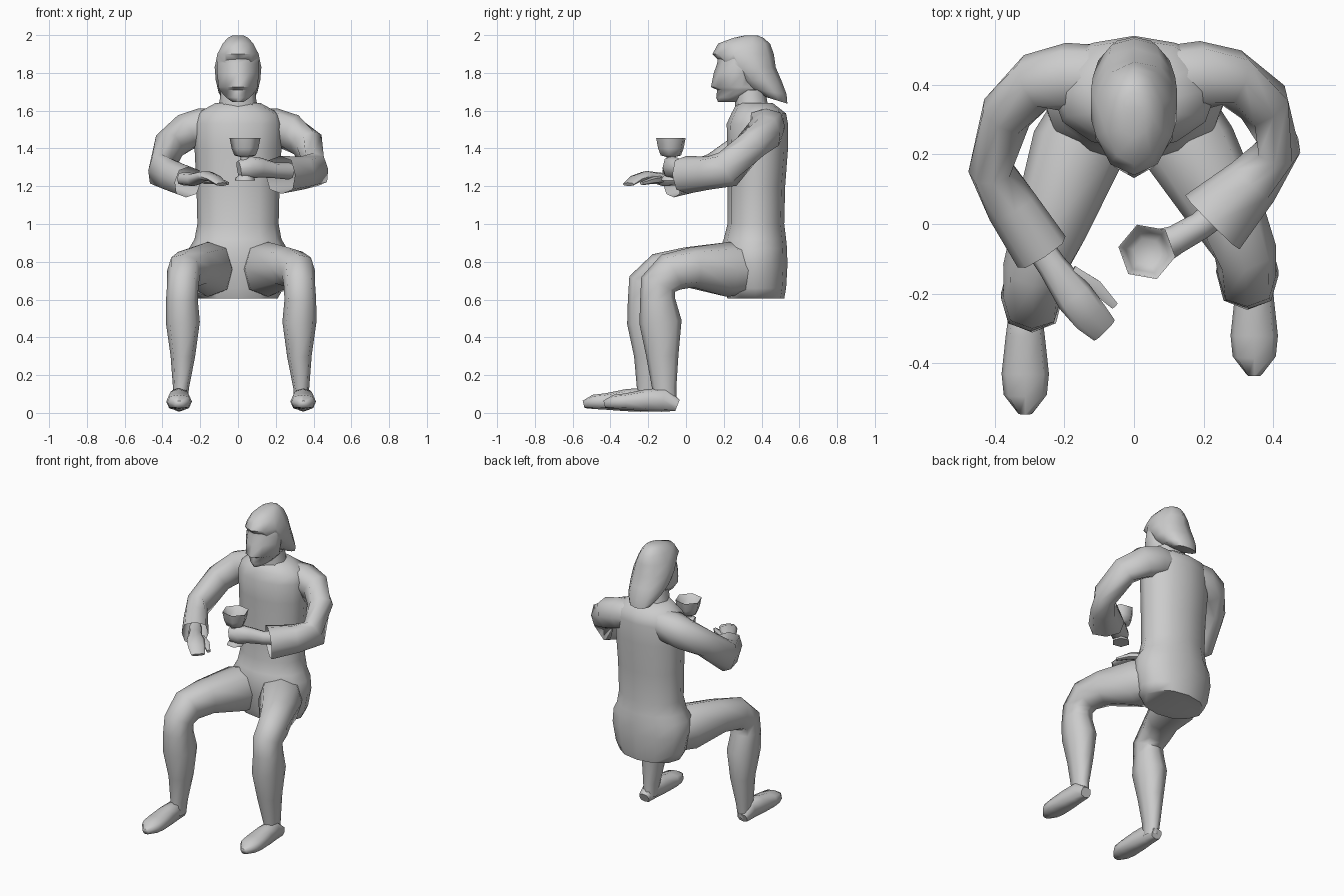
import bpy, bmesh, math
from mathutils import Vector

grey = bpy.data.materials.new("stone_grey")
grey.diffuse_color = (0.6, 0.6, 0.6, 1)


def smooth(ob, angle):
    bpy.ops.object.select_all(action='DESELECT')
    ob.select_set(True)
    bpy.context.view_layer.objects.active = ob
    bpy.ops.object.shade_smooth_by_angle(angle=math.radians(angle))


def loft(name, rings, cap0=True, cap1=True, angle=65):
    """Skin a list of equal-length point rings."""
    bm = bmesh.new()
    vr = [[bm.verts.new(p) for p in r] for r in rings]
    n = len(vr[0])
    for a, b in zip(vr, vr[1:]):
        for i in range(n):
            bm.faces.new((a[i], a[(i + 1) % n], b[(i + 1) % n], b[i]))
    if cap0:
        bm.faces.new(vr[0])
    if cap1:
        bm.faces.new(vr[-1])
    bmesh.ops.recalc_face_normals(bm, faces=bm.faces)
    me = bpy.data.meshes.new(name)
    bm.to_mesh(me)
    bm.free()
    me.materials.append(grey)
    ob = bpy.data.objects.new(name, me)
    bpy.context.collection.objects.link(ob)
    smooth(ob, angle)
    return ob


def oval(n, p=1.0, phase=0.0):
    """Unit cross-section; p below 1 makes it squarer."""
    out = []
    for i in range(n):
        a = 2 * math.pi * i / n + phase
        c, s = math.cos(a), math.sin(a)
        out.append((math.copysign(abs(c) ** p, c), math.copysign(abs(s) ** p, s)))
    return out


def tube(name, path, hint, n=8, p=0.8, **kw):
    """Path of (x, y, z, radius along hint, radius across)."""
    pts = [Vector(q[:3]) for q in path]
    rings = []
    for i, q in enumerate(path):
        ta = (pts[i] - pts[i - 1]).normalized() if i else Vector()
        tb = (pts[i + 1] - pts[i]).normalized() if i + 1 < len(pts) else Vector()
        t = (ta + tb).normalized()
        h = Vector(hint)
        s = (h - t * h.dot(t)).normalized()
        v = t.cross(s)
        rings.append([pts[i] + s * (c * q[3]) + v * (d * q[4]) for c, d in oval(n, p)])
    return loft(name, rings, **kw)


def stack(name, rows, n=10, p=0.85, **kw):
    """Rows of (z, front y, back y, half width, optional drop of the back edge)."""
    rings = []
    for z, yf, yb, w, *drop in rows:
        cy, r = (yf + yb) / 2, (yb - yf) / 2
        k = drop[0] if drop else 0
        rings.append([(w * d, cy - r * c, z + k * c) for c, d in oval(n, p)])
    return loft(name, rings, **kw)


# Tunic: hips, waist, chest, sloping shoulders
stack("torso", [
    (0.605, 0.22, 0.52, 0.21), (0.66, 0.20, 0.53, 0.24), (0.78, 0.19, 0.537, 0.265),
    (0.87, 0.18, 0.535, 0.26), (0.92, 0.20, 0.53, 0.23), (1.00, 0.22, 0.52, 0.215),
    (1.20, 0.22, 0.525, 0.22), (1.40, 0.22, 0.54, 0.23), (1.53, 0.215, 0.54, 0.235),
    (1.585, 0.24, 0.53, 0.22), (1.64, 0.27, 0.46, 0.12)], n=12, p=0.95)
stack("neck", [(1.62, 0.26, 0.44, 0.105), (1.65, 0.26, 0.43, 0.098), (1.71, 0.26, 0.42, 0.09)],
      n=8, cap0=False, cap1=False)

# Face with pointed nose ridge
face = stack("face", [
    (1.645, 0.17, 0.28, 0.03), (1.67, 0.16, 0.34, 0.068), (1.71, 0.165, 0.40, 0.105),
    (1.725, 0.132, 0.40, 0.11), (1.80, 0.147, 0.40, 0.118), (1.85, 0.165, 0.40, 0.118),
    (1.92, 0.17, 0.40, 0.10)], p=1.25)

# Hair cap flaring over the nape, fused with the face into one head
head = stack("head", [
    (1.655, 0.42, 0.537, 0.082, 0.018), (1.70, 0.35, 0.532, 0.108, 0.012),
    (1.76, 0.27, 0.505, 0.124), (1.83, 0.21, 0.475, 0.13), (1.90, 0.14, 0.465, 0.115),
    (1.955, 0.17, 0.445, 0.085), (1.985, 0.25, 0.41, 0.058), (1.998, 0.31, 0.38, 0.03)],
    p=1.0)
union = head.modifiers.new("fuse", 'BOOLEAN')
union.operation = 'UNION'
union.object = face
bpy.ops.object.modifier_apply(modifier=union.name)
bpy.data.objects.remove(face)
smooth(head, 65)

# Legs and feet
for side, s, kx, tx, dy, fy in (("left", 1, 0.325, 0.268, 0.0, 0.0),
                                ("right", -1, 0.292, 0.24, -0.065, -0.11)):
    tube(side + "_leg", [
        (s * 0.12, 0.33, 0.755, 0.11, 0.13),
        (s * 0.16, 0.22, 0.76, 0.135, 0.145),
        (s * tx, 0.03 + dy / 2, 0.77, 0.108, 0.106),
        (s * (kx - 0.005), -0.08 + dy * 0.8, 0.745, 0.09, 0.105),
        (s * kx, -0.148 + dy, 0.68, 0.083, 0.097),
        (s * (kx + 0.005), -0.15 + dy, 0.60, 0.084, 0.093),
        (s * kx, -0.135 + dy, 0.48, 0.09, 0.112),
        (s * kx, -0.125 + dy, 0.30, 0.065, 0.085),
        (s * (kx + 0.01), -0.115 + dy * 1.25, 0.13, 0.042, 0.064),
        (s * (kx + 0.01), -0.105 + dy * 1.5, 0.04, 0.036, 0.055)], (1, 0, 0),
        cap0=False, cap1=False)
    fx = s * (kx + 0.02)
    tube(side + "_foot", [
        (fx, -0.045 + fy, 0.04, 0.036, 0.032), (fx, -0.12 + fy, 0.07, 0.044, 0.065),
        (fx, -0.21 + fy, 0.067, 0.056, 0.058), (fx, -0.32 + fy, 0.06, 0.068, 0.043),
        (fx, -0.38 + fy, 0.058, 0.062, 0.038), (fx, -0.432 + fy, 0.045, 0.022, 0.02)],
        (1, 0, 0), p=0.7)

# Sleeves, open at the cuffs
tube("left_sleeve", [
    (0.12, 0.42, 1.525, 0.09, 0.095), (0.19, 0.425, 1.515, 0.098, 0.10),
    (0.28, 0.42, 1.485, 0.10, 0.083), (0.37, 0.35, 1.42, 0.085, 0.078),
    (0.415, 0.22, 1.29, 0.10, 0.064), (0.34, 0.12, 1.27, 0.088, 0.082),
    (0.225, 0.005, 1.26, 0.10, 0.11)], (0, 0, 1), p=0.75, cap0=False, cap1=False)
tube("right_sleeve", [
    (-0.12, 0.42, 1.525, 0.09, 0.095), (-0.19, 0.42, 1.515, 0.098, 0.10),
    (-0.28, 0.41, 1.485, 0.10, 0.083), (-0.365, 0.32, 1.415, 0.085, 0.075),
    (-0.412, 0.16, 1.282, 0.098, 0.064), (-0.35, 0.05, 1.255, 0.085, 0.075),
    (-0.265, -0.08, 1.222, 0.083, 0.082)], (0, 0, 1), p=0.75, cap0=False, cap1=False)

# Left forearm and fist around the goblet
tube("left_hand", [
    (0.27, 0.06, 1.28, 0.045, 0.045), (0.19, -0.005, 1.285, 0.042, 0.04),
    (0.12, -0.045, 1.298, 0.052, 0.042), (0.06, -0.072, 1.30, 0.06, 0.055),
    (0.005, -0.09, 1.29, 0.045, 0.035)], (0, 0, 1))

# Right hand reaching out, palm down, with thumb
tube("right_hand", [
    (-0.29, -0.04, 1.24, 0.035, 0.04), (-0.235, -0.12, 1.235, 0.035, 0.042),
    (-0.17, -0.21, 1.255, 0.026, 0.055), (-0.125, -0.265, 1.24, 0.018, 0.052),
    (-0.085, -0.305, 1.21, 0.01, 0.042)], (0, 0, 1))
tube("right_thumb", [
    (-0.18, -0.14, 1.235, 0.022, 0.025), (-0.11, -0.18, 1.23, 0.018, 0.022),
    (-0.055, -0.235, 1.215, 0.01, 0.012)], (0, 0, 1), n=6)

# Six-sided goblet with hollow bowl
profile = [(1.23, 0.055), (1.245, 0.05), (1.27, 0.02), (1.355, 0.025), (1.363, 0.057),
           (1.40, 0.072), (1.455, 0.083), (1.453, 0.079), (1.40, 0.064), (1.38, 0.04)]
loft("goblet", [[(0.037 + r * c, -0.08 + r * d, z) for c, d in oval(6, 1, math.radians(-10))]
                for z, r in profile], angle=62)
